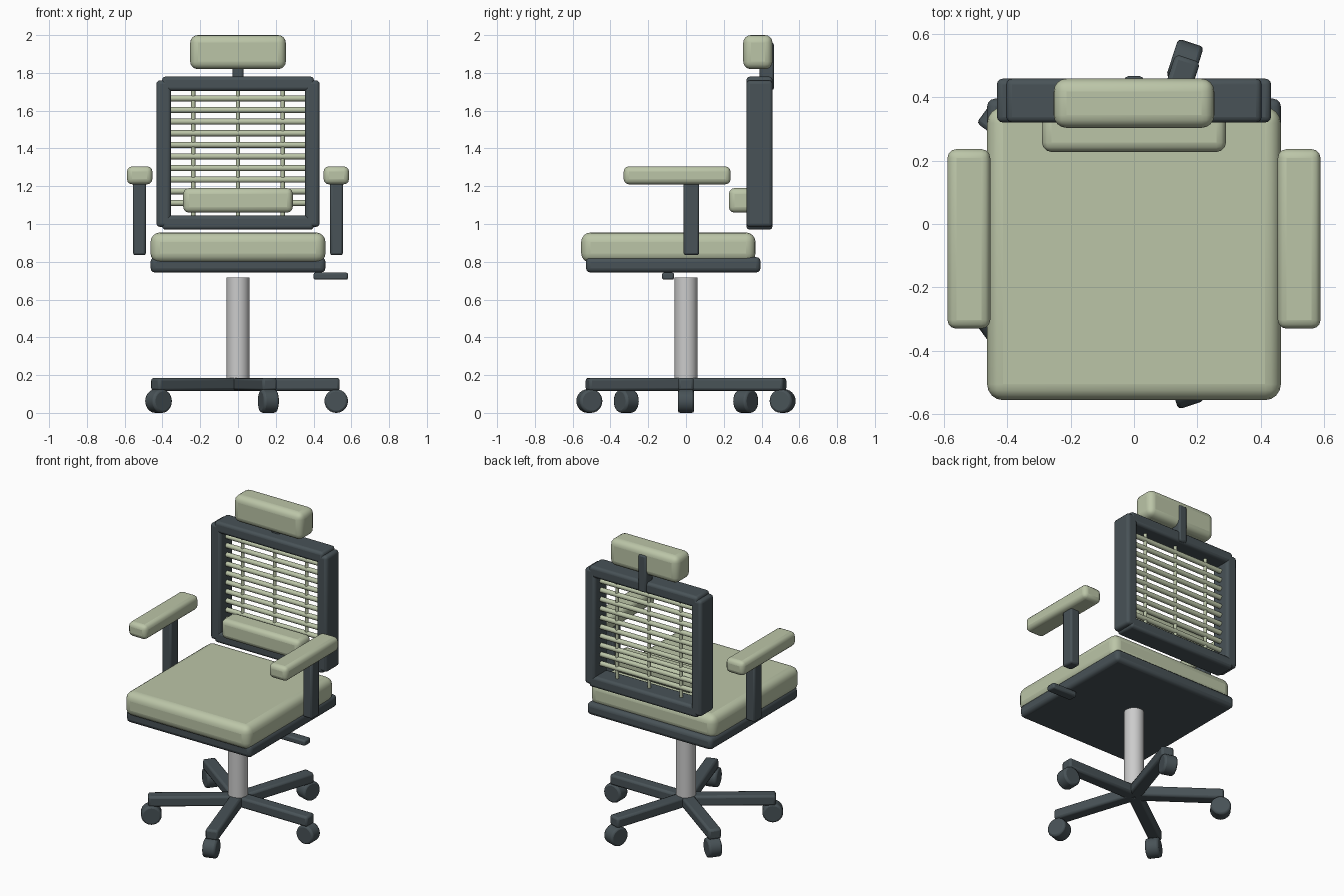
import bpy
from math import pi, cos, sin, radians
from mathutils import Matrix, Vector

if "Cube" in bpy.data.objects:
    bpy.data.objects.remove(bpy.data.objects["Cube"])


def material(name, rgb):
    m = bpy.data.materials.new(name)
    m.diffuse_color = (*rgb, 1)
    m.use_nodes = True
    m.node_tree.nodes["Principled BSDF"].inputs["Base Color"].default_value = m.diffuse_color
    return m


SAGE = material("sage_fabric", (0.50, 0.56, 0.39))
DARK = material("dark_plastic", (0.065, 0.085, 0.095))


def finish(ob, name, mat, bevel, segments=3):
    """Apply scale, round the edges and shade smooth."""
    ob.name = name
    bpy.ops.object.transform_apply(location=False, rotation=False, scale=True)
    if mat:
        ob.data.materials.append(mat)
    if bevel:
        b = ob.modifiers.new("round", 'BEVEL')
        b.width, b.segments = bevel, segments
        b.limit_method, b.angle_limit = 'ANGLE', radians(40)
    bpy.ops.object.shade_smooth_by_angle(angle=radians(35))
    return ob


def box(name, x, y, z, mat, bevel, segments=3):
    """Rounded box from (min, max) ranges."""
    mid = [(r[0] + r[1]) / 2 for r in (x, y, z)]
    bpy.ops.mesh.primitive_cube_add(size=1, location=mid)
    ob = bpy.context.object
    ob.scale = [r[1] - r[0] for r in (x, y, z)]
    return finish(ob, name, mat, bevel, segments)


def rod(name, a, b, radius, mat, sides=24, bevel=0):
    """Cylinder between two points."""
    a, b = Vector(a), Vector(b)
    rot = (b - a).to_track_quat('Z', 'Y').to_euler()
    bpy.ops.mesh.primitive_cylinder_add(vertices=sides, radius=radius, depth=(b - a).length,
                                        location=(a + b) / 2, rotation=rot)
    return finish(bpy.context.object, name, mat, bevel, 2)


# Seat
box("seat_cushion", (-.463, .463), (-.555, .368), (.795, .955), SAGE, .05, 4)
box("seat_pan", (-.463, .463), (-.53, .395), (.743, .825), DARK, .025)
box("tilt_lever", (.40, .583), (-.127, -.063), (.705, .743), DARK, .01, 2)

# Backrest frame
for side, s in (("left", -1), ("right", 1)):
    box(f"back_frame_{side}", sorted((s * .355, s * .432)), (.32, .458), (.985, 1.76), DARK, .018)
box("back_frame_top", (-.402, .402), (.32, .458), (1.705, 1.78), DARK, .018)
box("back_frame_bottom", (-.402, .402), (.32, .458), (.97, 1.045), DARK, .018)

# Backrest slats and uprights
for i in range(10):
    z = 1.665 - .0615 * i
    rod(f"back_slat_{i + 1}", (-.37, .39, z), (.37, .39, z), .016, SAGE, 16)
for i, x in enumerate((-.237, 0, .237)):
    rod(f"back_upright_{i + 1}", (x, .39, 1.02), (x, .39, 1.73), .011, SAGE, 12)

# Lumbar pad and headrest
box("lumbar_pad", (-.29, .29), (.227, .365), (1.06, 1.19), SAGE, .03)
box("headrest_post", (-.03, .03), (.39, .466), (1.71, 1.96), DARK, .012, 2)
box("headrest", (-.253, .253), (.303, .458), (1.82, 2.0), SAGE, .04, 4)

# Armrests
for side, s in (("left", -1), ("right", 1)):
    box(f"arm_post_{side}", sorted((s * .487, s * .556)), (-.013, .07), (.835, 1.23), DARK, .012, 2)
    box(f"arm_pad_{side}", sorted((s * .453, s * .588)), (-.33, .236), (1.21, 1.305), SAGE, .028)

# Gas column
rod("column", (0, 0, .16), (0, 0, .716), .061, None, 32)

# Five-star base with casters
for i in range(5):
    a = i * 2 * pi / 5
    turn = Matrix.Rotation(a, 4, 'Z')
    length = .538 + .012 * abs(sin(a))
    leg = box(f"base_leg_{i + 1}", (0, length), (-.041, .041), (.117, .186), DARK, .014, 2)
    leg.matrix_world = turn @ Matrix.Translation((length / 2, 0, .1515))
    c = Vector((.52 * cos(a), .538 * sin(a), .0625))
    t = Vector((-sin(a), cos(a), 0)) * .0425
    rod(f"caster_{i + 1}", c - t, c + t, .0625, DARK, 24, .012)
